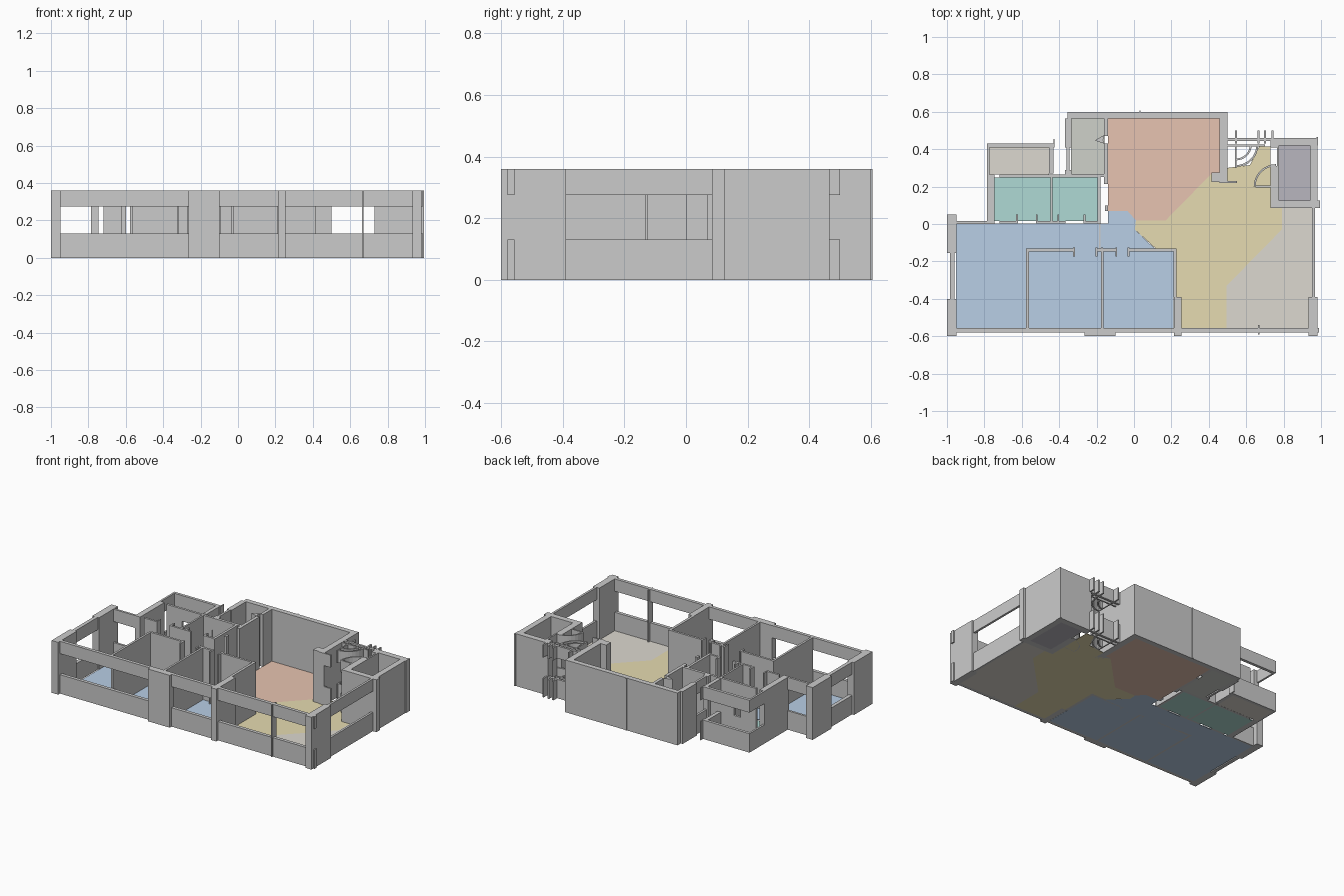
import bpy, bmesh, math

H, SILL, HEAD = 0.36, 0.13, 0.275
FULL = [(0, H)]
BANDS = [(0, SILL), (HEAD, H)]          # parapet below and lintel above an opening


def extrude(bm, pts, z0, z1):
    """Closed prism from a plan outline."""
    f = bm.faces.new([bm.verts.new((x, y, z0)) for x, y in pts])
    r = bmesh.ops.extrude_face_region(bm, geom=[f])
    for v in r["geom"]:
        if isinstance(v, bmesh.types.BMVert):
            v.co.z = z1


def make(name, outlines, levels, colour=None):
    bm = bmesh.new()
    for pts in outlines:
        for z0, z1 in levels:
            extrude(bm, pts, z0, z1)
    bmesh.ops.recalc_face_normals(bm, faces=bm.faces)
    me = bpy.data.meshes.new(name)
    bm.to_mesh(me)
    bm.free()
    ob = bpy.data.objects.new(name, me)
    bpy.context.collection.objects.link(ob)
    if colour:
        mat = bpy.data.materials.get(colour[0]) or bpy.data.materials.new(colour[0])
        mat.diffuse_color = (*colour[1], 1)
        me.materials.append(mat)
    return ob


def rect(x0, x1, y0, y1):
    return [(x0, y0), (x1, y0), (x1, y1), (x0, y1)]


def walls(name, rects, levels=FULL):
    make(name, [rect(*r) for r in rects], levels)


def arc(cx, cy, r, a0, a1, t=0.01, n=8):
    """Thin curved wall outline, angles in degrees."""
    ang = [math.radians(a0 + (a1 - a0) * i / n) for i in range(n + 1)]
    ring = lambda q, s: [(cx + q * math.cos(a), cy + q * math.sin(a)) for a in s]
    return ring(r, ang) + ring(r - t, ang[::-1])


# structural piers on the outside
walls("outer_piers", [
    (-1.0, -0.95, -0.6, -0.4), (-1.0, -0.95, -0.155, 0.05),
    (-0.265, -0.1, -0.6, -0.555), (0.213, 0.255, -0.6, -0.39),
    (0.933, 0.98, -0.6, -0.39), (0.663, 0.671, -0.59, -0.54)])

# front and side window walls
walls("front_window_wall", [
    (-0.99, -0.265, -0.58, -0.557), (-0.1, 0.213, -0.58, -0.557),
    (0.255, 0.99, -0.58, -0.557)], BANDS)
walls("left_window_wall", [(-0.985, -0.96, -0.4, -0.155)], BANDS)
walls("right_window_wall", [(0.953, 0.968, -0.39, 0.085)], BANDS)
walls("left_room_back_window", [(-0.95, -0.785, 0.0, 0.015)], BANDS)

# bedroom partitions with door jambs
walls("bedroom_partitions", [
    (-0.577, -0.562, -0.557, -0.13), (-0.177, -0.163, -0.557, -0.145),
    (0.21, 0.228, -0.39, -0.13),
    (-0.562, -0.315, -0.147, -0.132), (-0.205, -0.09, -0.147, -0.132),
    (-0.035, 0.21, -0.147, -0.132)])
walls("bedroom_door_jambs", [
    (x, x + 0.01, -0.175, -0.125) for x in (-0.325, -0.205, -0.177, -0.1, -0.035)])
walls("corridor_partition", [(-0.187, -0.178, -0.132, 0.0)], [(0, 0.004)])

# bathroom walls
walls("bathroom_walls", [
    (-0.785, -0.745, 0.0, 0.265), (-0.447, -0.435, 0.015, 0.25),
    (-0.195, -0.178, 0.0, 0.265),
    (-0.72, -0.62, 0.003, 0.017), (-0.525, -0.365, 0.003, 0.017),
    (-0.27, -0.195, 0.003, 0.017),
    (-0.72, -0.6, 0.248, 0.264), (-0.55, -0.37, 0.248, 0.264),
    (-0.26, -0.195, 0.248, 0.264)])
walls("bathroom_windows", [(-0.6, -0.55, 0.248, 0.264), (-0.37, -0.26, 0.248, 0.264)], BANDS)
walls("bathroom_door_jambs", [
    (x, x + 0.01, 0.015, 0.05) for x in (-0.63, -0.525, -0.41, -0.27)])

# rear balcony parapet and lintel
walls("balcony_parapet", [
    (-0.785, -0.428, 0.41, 0.43), (-0.785, -0.772, 0.265, 0.41),
    (-0.455, -0.43, 0.27, 0.41)], BANDS)
walls("balcony_corner_post", [(-0.431, -0.424, 0.41, 0.455)], BANDS)

# thick rear walls around the large back room and its side room
walls("rear_walls", [
    (-0.355, 0.5, 0.565, 0.6), (0.458, 0.5, 0.22, 0.565),
    (-0.37, -0.335, 0.41, 0.565), (-0.37, -0.335, 0.25, 0.29),
    (-0.335, -0.155, 0.25, 0.267), (-0.16, -0.138, 0.47, 0.565),
    (-0.16, -0.138, 0.215, 0.43), (-0.155, -0.138, 0.07, 0.1),
    (0.415, 0.458, 0.225, 0.275), (0.03, 0.036, 0.6, 0.606)])
walls("side_room_window", [(-0.36, -0.345, 0.29, 0.41)], BANDS)
make("side_room_door", [[(-0.16, 0.43), (-0.21, 0.447), (-0.16, 0.475), (-0.165, 0.45)]], FULL)

# lift shaft at the right rear
walls("shaft_walls", [
    (0.73, 0.775, 0.085, 0.31), (0.73, 0.775, 0.41, 0.46),
    (0.765, 0.775, 0.31, 0.41), (0.94, 0.98, 0.125, 0.46),
    (0.775, 0.995, 0.085, 0.125), (0.775, 0.94, 0.42, 0.46),
    (0.975, 0.984, 0.42, 0.465)])

# entrance with curved door swings
walls("entrance_wall", [
    (0.5, 0.73, 0.445, 0.46), (0.5, 0.7, 0.415, 0.425),
    (0.54, 0.548, 0.3, 0.42), (0.65, 0.775, 0.195, 0.205),
    (0.5, 0.55, 0.22, 0.23)] +
    [(x, x + 0.01, 0.43, 0.5) for x in (0.54, 0.66, 0.695, 0.735)], BANDS)
make("door_swings", [arc(0.545, 0.425, 0.12, -90, 0), arc(0.76, 0.2, 0.12, 90, 180),
                     arc(0.545, 0.425, 0.085, -90, 0)], BANDS)

# coloured floor zones
BLUE = ("blue_floor", (0.48, 0.62, 0.79))
TEAL = ("teal_floor", (0.43, 0.70, 0.66))
SALMON = ("salmon_floor", (0.80, 0.55, 0.44))
YELLOW = ("yellow_floor", (0.79, 0.71, 0.44))
BEIGE = ("beige_floor", (0.72, 0.69, 0.63))
SAGE = ("sage_floor", (0.62, 0.64, 0.59))
VIOLET = ("violet_floor", (0.48, 0.47, 0.52))
THIN = [(0, 0.003)]
floors = [
    ("bedroom_floor", [
        [(-0.952, -0.557), (-0.575, -0.557), (-0.575, -0.135), (-0.48, -0.135),
         (-0.48, 0.003), (-0.952, 0.003)],
        rect(-0.563, -0.176, -0.557, -0.14), rect(-0.164, 0.212, -0.557, -0.14)], BLUE),
    ("corridor_floor", [
        [(-0.48, -0.14), (0.12, -0.14), (0.005, -0.03), (0.01, 0.02), (-0.035, 0.07),
         (-0.14, 0.07), (-0.14, 0.003), (-0.48, 0.003)]], BLUE),
    ("bathroom_floor", [rect(-0.746, -0.447, 0.015, 0.249),
                        rect(-0.435, -0.194, 0.015, 0.249)], TEAL),
    ("balcony_floor", [rect(-0.773, -0.455, 0.265, 0.41)], BEIGE),
    ("side_room_floor", [rect(-0.336, -0.159, 0.266, 0.566)], SAGE),
    ("back_room_floor", [
        [(-0.14, 0.07), (-0.035, 0.07), (0.01, 0.02), (0.17, 0.02), (0.42, 0.275),
         (0.459, 0.275), (0.459, 0.566), (-0.14, 0.566)]], SALMON),
    ("hall_floor", [
        [(0.01, 0.02), (0.005, -0.03), (0.12, -0.135), (0.227, -0.135), (0.227, -0.39),
         (0.254, -0.39), (0.254, -0.557), (0.495, -0.557), (0.495, -0.33),
         (0.79, -0.03), (0.79, 0.086), (0.731, 0.086), (0.731, 0.415), (0.67, 0.415),
         (0.62, 0.315), (0.5, 0.3), (0.5, 0.23), (0.42, 0.275), (0.17, 0.02)]], YELLOW),
    ("terrace_floor", [
        [(0.495, -0.557), (0.955, -0.557), (0.955, 0.086), (0.79, 0.086),
         (0.79, -0.03), (0.495, -0.33)]], BEIGE),
    ("shaft_floor", [rect(0.774, 0.941, 0.124, 0.421)], VIOLET),
]
for name, outlines, colour in floors:
    make(name, outlines, THIN, colour)
